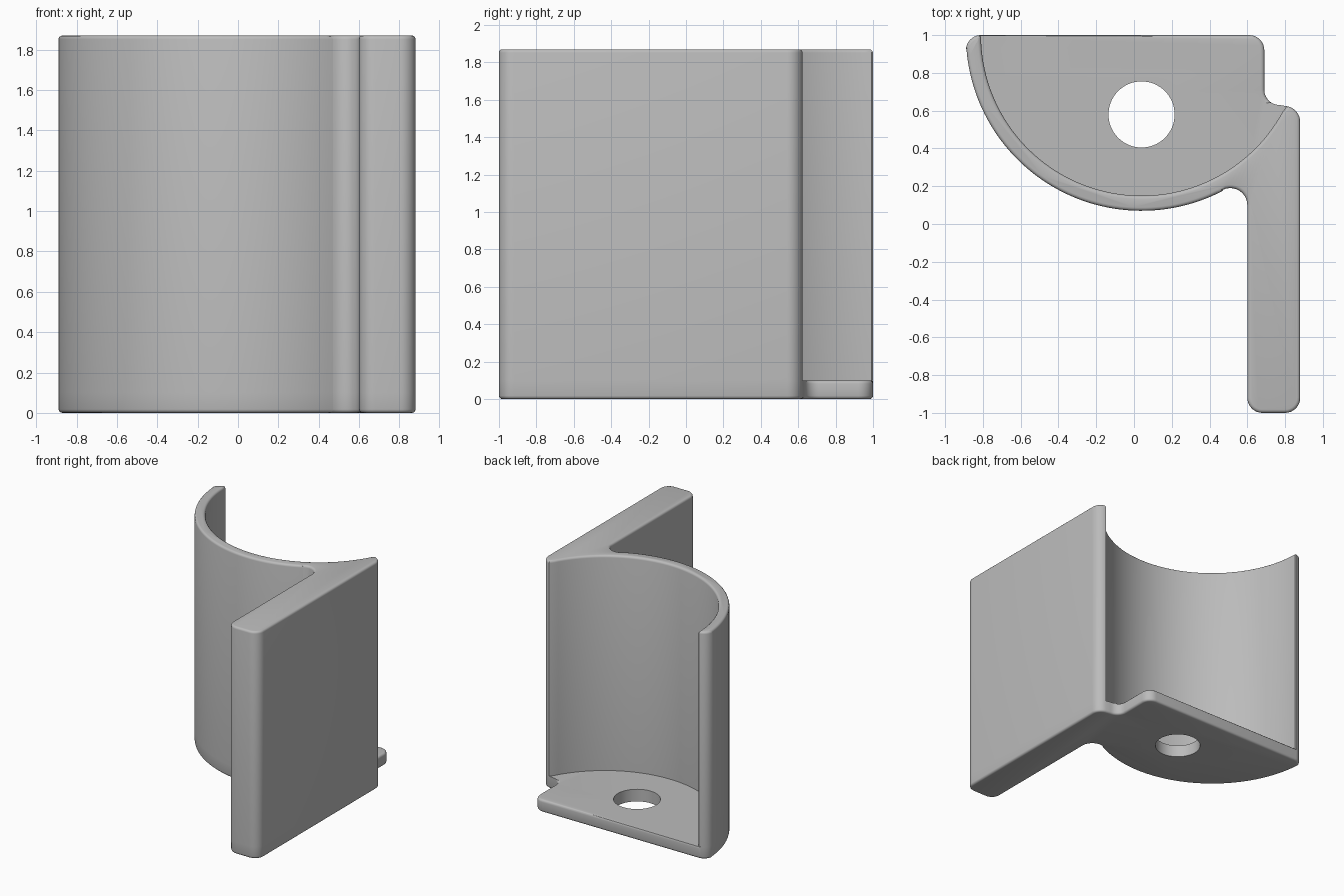
import bpy
import bmesh
from math import cos, sin, radians, atan2, degrees
from mathutils import Vector

cube = bpy.data.objects.get("Cube")
if cube:
    bpy.data.objects.remove(cube, do_unlink=True)

HEIGHT, FLOOR, EDGE = 1.87, 0.1, 0.018
CX, CY = 0.04, 1.0           # centre of the curved wall
R_OUT, R_IN = 0.93, 0.85
ROUND = 0.08                 # corner rounding in plan

grey = bpy.data.materials.new("plain grey")
grey.use_nodes = True
colour = (0.5, 0.5, 0.5, 1)
grey.diffuse_color = colour
grey.node_tree.nodes["Principled BSDF"].inputs["Base Color"].default_value = colour


def arc(x, y, r, start, end, steps=8):
    """Points on an arc, angles in degrees."""
    angles = [radians(start + (end - start) * i / steps) for i in range(steps + 1)]
    return [(x + r * cos(a), y + r * sin(a)) for a in angles]


def prism(name, outline, z0, z1, keep_bottom, wants_bevel):
    """Extrude an outline and round the rim edges picked by the rule."""
    bm = bmesh.new()
    low = bm.faces.new([bm.verts.new((x, y, z0)) for x, y in outline])
    ext = bmesh.ops.extrude_face_region(bm, geom=[low], use_keep_orig=True)
    top = [v for v in ext["geom"] if isinstance(v, bmesh.types.BMVert)]
    bmesh.ops.translate(bm, verts=top, vec=(0, 0, z1 - z0))
    if not keep_bottom:
        bm.faces.remove(low)
    bmesh.ops.recalc_face_normals(bm, faces=bm.faces)
    rim = [e for e in bm.edges
           if abs(e.verts[0].co.z - e.verts[1].co.z) < 1e-5
           and wants_bevel((e.verts[0].co + e.verts[1].co) / 2)]
    bmesh.ops.bevel(bm, geom=rim, offset=EDGE, segments=3, profile=0.5,
                    affect='EDGES', clamp_overlap=False)
    mesh = bpy.data.meshes.new(name)
    bm.to_mesh(mesh)
    bm.free()
    obj = bpy.data.objects.new(name, mesh)
    bpy.context.collection.objects.link(obj)
    mesh.materials.append(grey)
    return obj


def shade(obj):
    bpy.ops.object.select_all(action='DESELECT')
    obj.select_set(True)
    bpy.context.view_layer.objects.active = obj
    bpy.ops.object.shade_smooth_by_angle(angle=radians(35))


# Plan outline shared by wall and floor, from the arc's tip round to the leg's back corner
fillet = Vector((0.51, 0.10))
join = degrees(atan2(fillet.y - CY, fillet.x - CX))
outer = arc(-0.81, 0.92, ROUND, 95, 175, 8)
outer += arc(CX, CY, R_OUT, 184.5, 360 + join, 56)
outer += arc(fillet.x, fillet.y, 0.09, 180 + join, 0, 10)
outer += arc(0.68, -0.92, ROUND, 180, 270)
outer += arc(0.80, -0.92, ROUND, 270, 360)
outer += arc(0.795, 0.54, 0.085, 0, 80)

# Wall and leg, closed by the inner arc
a0 = degrees(atan2(0.622 - CY, 0.81 - CX))
inner = arc(CX, CY, R_IN, a0, -179.5, 64)
wall = prism("curved_wall_and_leg", outer + inner[1:], FLOOR, HEIGHT, False,
             lambda p: p.z > FLOOR + 0.1)

# Floor plate, closed by the notch and the straight back edge
notch = arc(0.77, 0.71, ROUND, 270, 180) + arc(0.61, 0.92, ROUND, 0, 90)
floor = prism("floor_plate", outer + notch, 0, FLOOR, True,
              lambda p: p.z < 0.01 or (p.y > 0.64 and p.x > -0.8))

# Round hole through the floor
bpy.ops.mesh.primitive_cylinder_add(vertices=64, radius=0.175, depth=1,
                                    location=(CX, 0.58, 0))
cutter = bpy.context.object
cutter.name = "hole_cutter"
cutter.hide_render = True
cutter.data.materials.append(grey)
cut = floor.modifiers.new("hole", 'BOOLEAN')
cut.object = cutter
cut.operation = 'DIFFERENCE'
cut.solver = 'EXACT'
bpy.context.view_layer.objects.active = floor
bpy.ops.object.modifier_apply(modifier=cut.name)
bpy.data.objects.remove(cutter, do_unlink=True)

shade(wall)
shade(floor)
